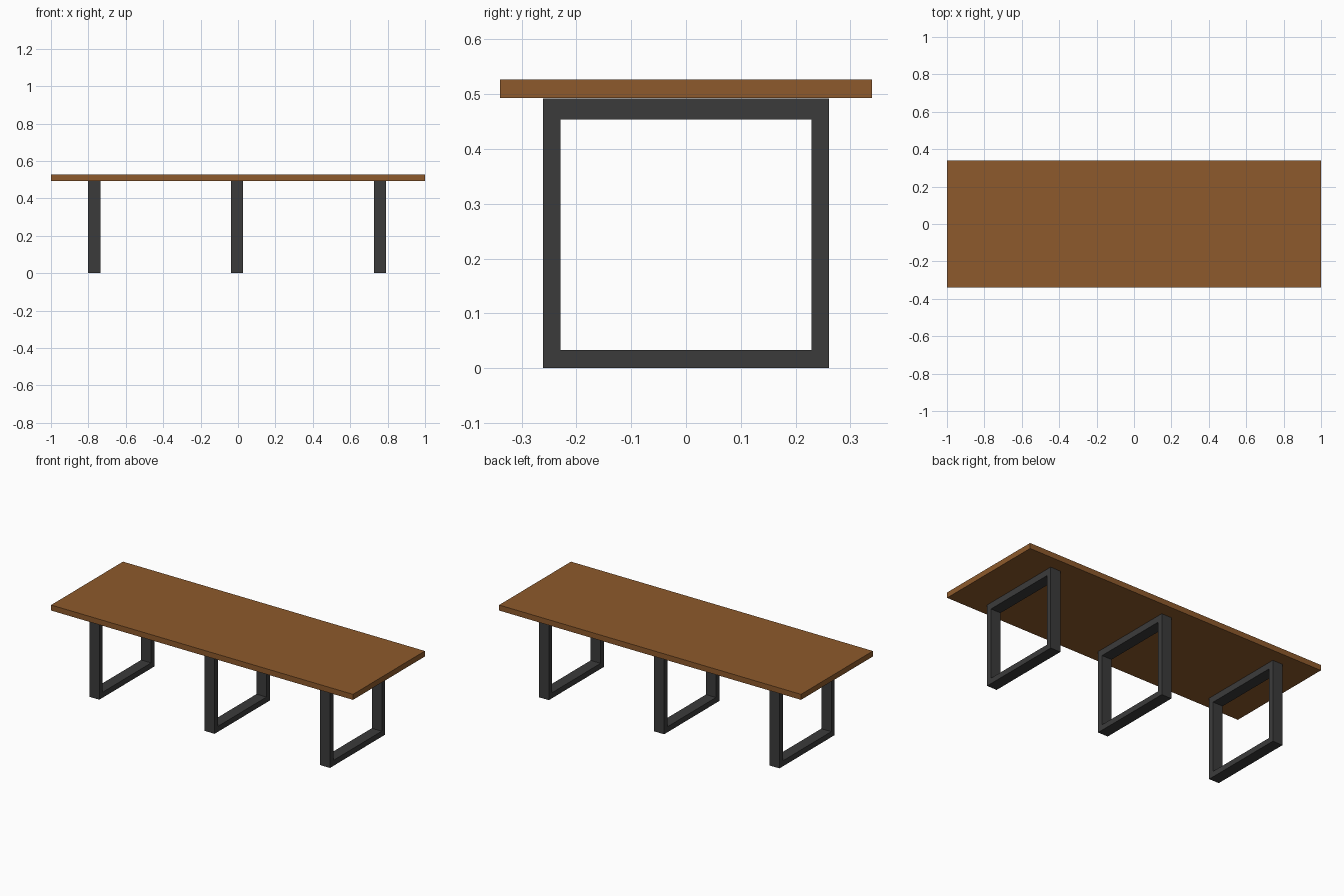
import bpy, bmesh

if "Cube" in bpy.data.objects:
    bpy.data.objects.remove(bpy.data.objects["Cube"])


def material(name, rgb):
    m = bpy.data.materials.new(name)
    m.diffuse_color = (*rgb, 1.0)
    m.use_nodes = True
    m.node_tree.nodes["Principled BSDF"].inputs["Base Color"].default_value = m.diffuse_color
    return m


wood = material("brown_wood", (0.270, 0.102, 0.025))
metal = material("dark_metal", (0.044, 0.044, 0.044))


def add_object(name, bm, mat):
    bmesh.ops.recalc_face_normals(bm, faces=bm.faces)
    mesh = bpy.data.meshes.new(name)
    bm.to_mesh(mesh)
    bm.free()
    mesh.materials.append(mat)
    obj = bpy.data.objects.new(name, mesh)
    bpy.context.collection.objects.link(obj)
    return obj


# Table top: one flat slab
bm = bmesh.new()
bmesh.ops.create_cube(bm, size=1.0)
bmesh.ops.scale(bm, vec=(2.0, 0.68, 0.033), verts=bm.verts)
bmesh.ops.translate(bm, vec=(0, 0, 0.51), verts=bm.verts)
add_object("table_top", bm, wood)


# Leg frame: closed rectangular ring in the y-z plane, extruded along x
def leg_frame(name, x0, x1):
    bm = bmesh.new()

    def rect(y, z0, z1):
        return [bm.verts.new((x0, py, pz))
                for py, pz in ((-y, z0), (y, z0), (y, z1), (-y, z1))]

    outer = rect(0.261, 0.0, 0.492)
    inner = rect(0.229, 0.033, 0.454)
    for i in range(4):
        j = (i + 1) % 4
        bm.faces.new((outer[i], outer[j], inner[j], inner[i]))
    ext = bmesh.ops.extrude_face_region(bm, geom=bm.faces[:], use_keep_orig=True)
    moved = [g for g in ext["geom"] if isinstance(g, bmesh.types.BMVert)]
    bmesh.ops.translate(bm, vec=(x1 - x0, 0, 0), verts=moved)
    add_object(name, bm, metal)


# Three identical frames along the table
for name, x in (("left_leg_frame", -0.769),
                ("middle_leg_frame", -0.005),
                ("right_leg_frame", 0.759)):
    leg_frame(name, x - 0.033, x + 0.033)
